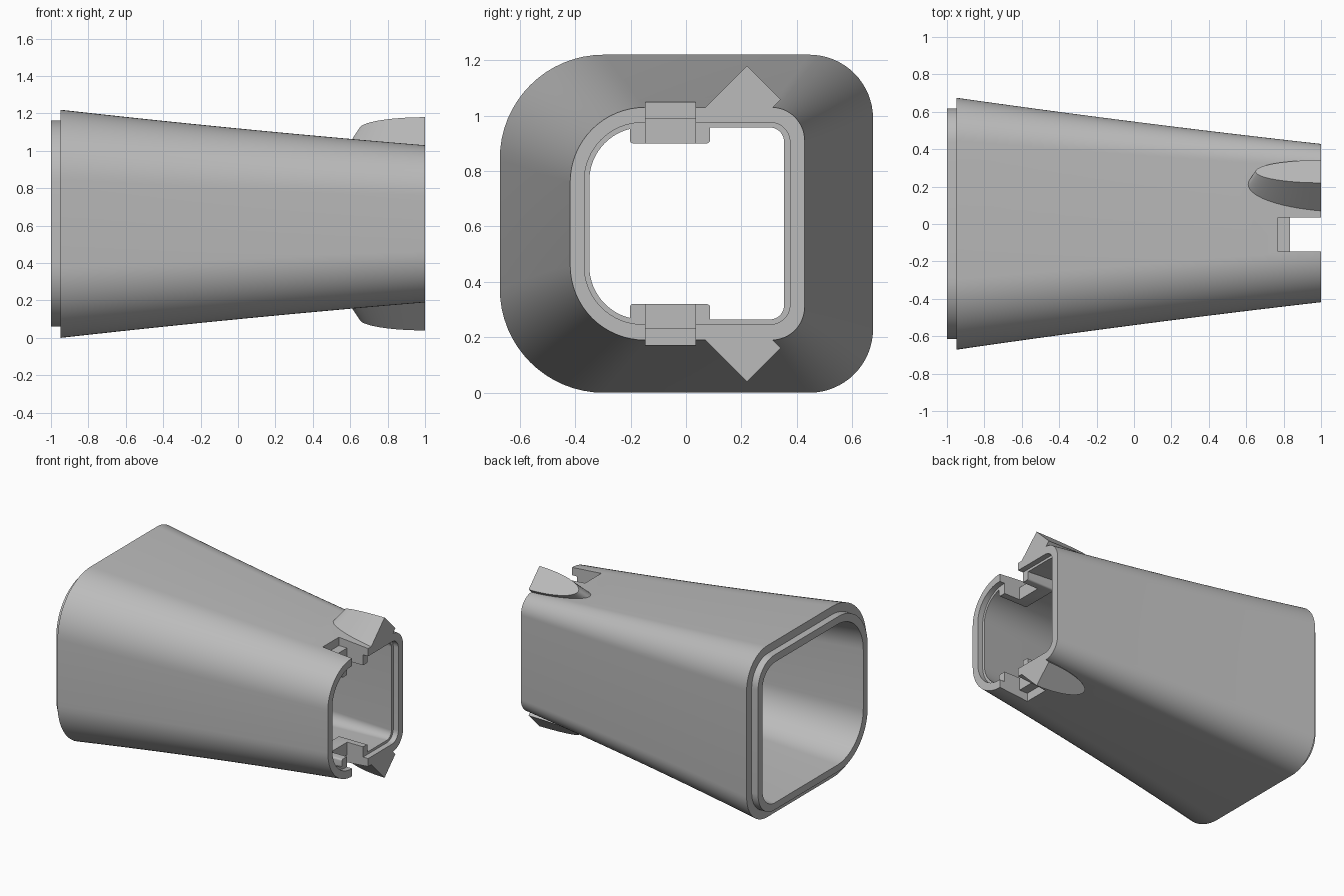
import bpy, bmesh, math

if "Cube" in bpy.data.objects:
    bpy.data.objects.remove(bpy.data.objects["Cube"], do_unlink=True)

MID = 0.61  # height of the horizontal symmetry plane

grey = bpy.data.materials.new("grey plastic")
grey.use_nodes = True
colour = (0.5, 0.5, 0.5, 1)
grey.diffuse_color = colour
grey.node_tree.nodes["Principled BSDF"].inputs["Base Color"].default_value = colour


def loft(name, rings, flip=False):
    """Closed solid through rings of equal point count, optionally mirrored in height."""
    bm = bmesh.new()
    rows = [[bm.verts.new((x, y, 2 * MID - z if flip else z)) for x, y, z in r] for r in rings]
    n = len(rows[0])
    for a, b in zip(rows, rows[1:]):
        for i in range(n):
            j = (i + 1) % n
            bm.faces.new((a[i], a[j], b[j], b[i]))
    bm.faces.new(rows[0])
    bm.faces.new(rows[-1])
    bmesh.ops.recalc_face_normals(bm, faces=bm.faces)
    mesh = bpy.data.meshes.new(name)
    bm.to_mesh(mesh)
    bm.free()
    mesh.materials.append(grey)
    ob = bpy.data.objects.new(name, mesh)
    bpy.context.collection.objects.link(ob)
    return ob


def rounded(x, y0, y1, z0, z1, r0, r1, steps=16):
    """Rounded rectangle at x, with radius r0 on the -y corners and r1 on the +y corners."""
    corners = [(y1 - r1, z1 - r1, r1), (y0 + r0, z1 - r0, r0),
               (y0 + r0, z0 + r0, r0), (y1 - r1, z0 + r1, r1)]
    pts = []
    for k, (cy, cz, r) in enumerate(corners):
        for i in range(steps + 1):
            a = (k + i / steps) * math.pi / 2
            pts.append((x, cy + r * math.cos(a), cz + r * math.sin(a)))
    return pts


def taper(name, big, small, xa, xb, start, end, rows=14):
    """Loft between two sections with a slight inward bow of the sides."""
    rings = []
    for i in range(rows + 1):
        x = start + (end - start) * i / rows
        s = (x - xa) / (xb - xa)
        bow = 0.03 * s * (1 - s)
        v = [p + (q - p) * s for p, q in zip(big, small)]
        rings.append(rounded(x, v[0] + bow, v[1] - bow, v[2] + bow, v[3] - bow, v[4], v[5]))
    return loft(name, rings)


def prism(name, profile, y0, y1, flip=False):
    """Extrude an (x, z) profile along y."""
    return loft(name, [[(x, y, z) for x, z in profile] for y in (y0, y1)], flip)


def combine(target, tool, op):
    mod = target.modifiers.new(op.lower(), "BOOLEAN")
    mod.operation = op
    mod.solver = "EXACT"
    mod.object = tool
    bpy.context.view_layer.objects.active = target
    bpy.ops.object.modifier_apply(modifier=mod.name)
    bpy.data.objects.remove(tool, do_unlink=True)


def fin(flip):
    """Half-ellipse blade leaning 45 degrees, with draft toward its root."""
    d = math.sqrt(0.5)
    half = 0.086
    rings = []
    for depth in (0, 0.24):
        reach = 0.35 + 0.47 * depth
        outline = [(1.1, -half)]
        for i in range(33):
            a = math.pi * i / 32
            outline.append((1 - reach * math.sin(a), -half * math.cos(a)))
        outline.append((1.1, half))
        rings.append([(x, 0.22 + d * (u + half - depth), 1.18 - d * (u + half + depth))
                      for x, u in outline])
    return loft("fin", rings, flip)


# Tapered outer shell with fins and the joining lip
body = taper("tapered_sleeve", (-0.672, 0.675, 0, 1.22, 0.375, 0.23),
             (-0.418, 0.428, 0.19, 1.03, 0.27, 0.12), -0.95, 1, -0.95, 1.1)
for flip in (False, True):
    combine(body, fin(flip), "UNION")
lip = loft("lip", [rounded(x, -0.615, 0.618, 0.06, 1.163, 0.33, 0.18) for x in (-1, -0.85)])
combine(body, lip, "UNION")

# Hollow interior
bore = taper("bore", (-0.565, 0.568, 0.11, 1.11, 0.29, 0.14),
             (-0.345, 0.35, 0.267, 0.955, 0.19, 0.05), -1, 1, -1.1, 1.15)
combine(body, bore, "DIFFERENCE")

# Thickened pads behind the latch slots
for flip in (False, True):
    pad = loft("pad", [rounded(x, -0.203, 0.087, 0.9, 1.0, 0.012, 0.012, 4)
                       for x in (0.74, 1.06)], flip)
    combine(body, pad, "UNION")

# Recessed ledge in the narrow end
recess = loft("recess", [rounded(x, -0.367, 0.375, 0.247, 0.975, 0.21, 0.07)
                         for x in (0.96, 1.2)])
combine(body, recess, "DIFFERENCE")

# Stepped latch slots
step = [(0.77, 1.3), (0.77, 0.99), (0.835, 0.99), (0.835, 0.8), (1.3, 0.8), (1.3, 1.3)]
for flip in (False, True):
    combine(body, prism("slot", step, -0.147, 0.035, flip), "DIFFERENCE")

# Square off the narrow end
trim = prism("trim", [(1, -1), (1.5, -1), (1.5, 2), (1, 2)], -1, 1)
combine(body, trim, "DIFFERENCE")

bpy.ops.object.select_all(action="DESELECT")
body.select_set(True)
bpy.context.view_layer.objects.active = body
bpy.ops.object.shade_smooth_by_angle(angle=math.radians(30))
